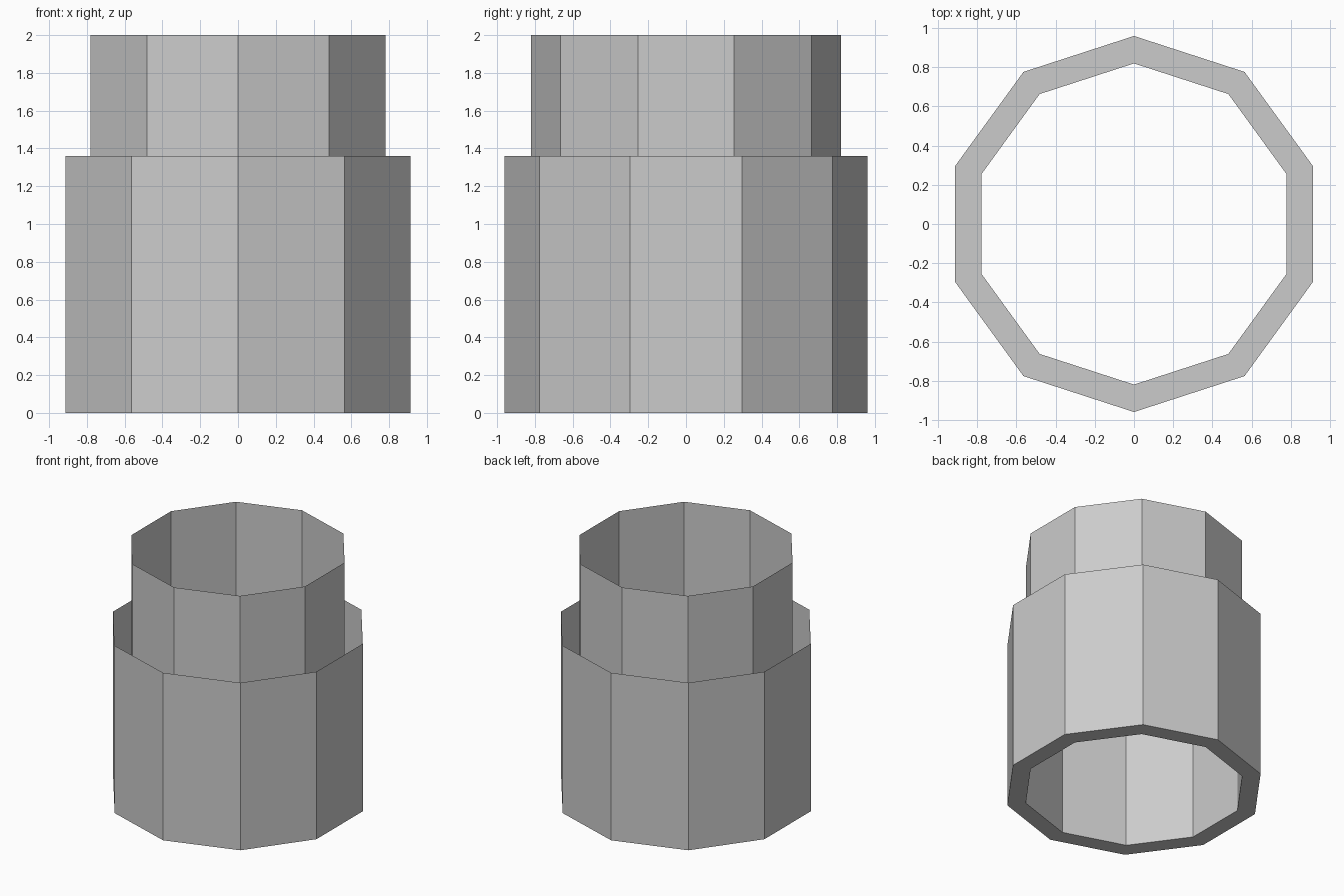
import bpy, bmesh
from math import sin, cos, tau

SIDES = 10
OUTER_R, INNER_R = 0.96, 0.82
RIM_Z, TOP_Z = 1.36, 2.0

cube = bpy.data.objects.get("Cube")
if cube:
    bpy.data.objects.remove(cube, do_unlink=True)

grey = bpy.data.materials.new("light grey")
grey.use_nodes = True
colour = (0.6, 0.6, 0.6, 1)
grey.diffuse_color = colour
grey.node_tree.nodes["Principled BSDF"].inputs["Base Color"].default_value = colour


def ring(bm, radius, z):
    """Ten-sided loop with one corner on the y axis."""
    return [bm.verts.new((radius * sin(tau * i / SIDES), -radius * cos(tau * i / SIDES), z))
            for i in range(SIDES)]


# Open-topped outer sleeve, flat bottom ring and taller thin inner tube
bm = bmesh.new()
loops = [ring(bm, OUTER_R, RIM_Z), ring(bm, OUTER_R, 0),
         ring(bm, INNER_R, 0), ring(bm, INNER_R, TOP_Z)]
for upper, lower in zip(loops, loops[1:]):
    for i in range(SIDES):
        j = (i + 1) % SIDES
        bm.faces.new((upper[i], lower[i], lower[j], upper[j]))
mesh = bpy.data.meshes.new("stepped_sleeve")
bm.to_mesh(mesh)
bm.free()
mesh.materials.append(grey)
sleeve = bpy.data.objects.new("stepped_sleeve", mesh)
bpy.context.collection.objects.link(sleeve)
